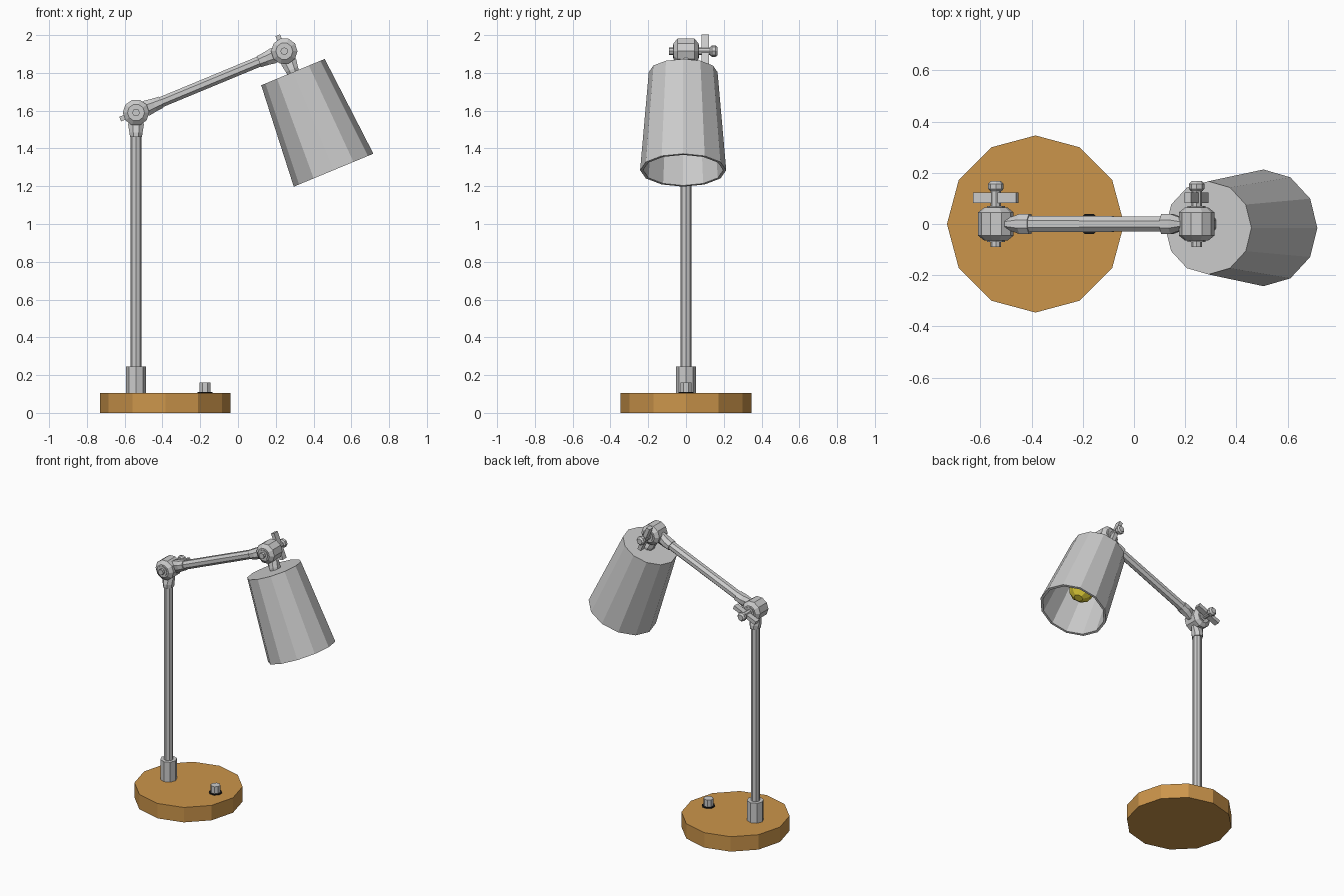
import bpy, bmesh, math
from mathutils import Vector, Matrix

if "Cube" in bpy.data.objects:
    bpy.data.objects.remove(bpy.data.objects["Cube"])

X, Y, Z = Vector((1, 0, 0)), Vector((0, 1, 0)), Vector((0, 0, 1))
TILT = math.radians(22.5)
ARM = Vector((math.cos(TILT), 0, math.sin(TILT)))
DROP = Vector((math.sin(TILT), 0, -math.cos(TILT)))
ELBOW, HEAD = Vector((-0.54, 0, 1.59)), Vector((0.245, 0, 1.915))


def material(name, color):
    m = bpy.data.materials.new(name)
    m.diffuse_color = color
    m.use_nodes = True
    m.node_tree.nodes["Principled BSDF"].inputs["Base Color"].default_value = m.diffuse_color
    return m


wood = material("wood", (0.60, 0.30, 0.07, 1))
black = material("black", (0.01, 0.01, 0.01, 1))
yellow = material("yellow", (0.75, 0.62, 0.04, 1))


def finish(name, bm, mat=None):
    bmesh.ops.recalc_face_normals(bm, faces=bm.faces)
    me = bpy.data.meshes.new(name)
    bm.to_mesh(me)
    bm.free()
    ob = bpy.data.objects.new(name, me)
    bpy.context.collection.objects.link(ob)
    if mat:
        me.materials.append(mat)
    return ob


def loft(name, rings, origin, axis, side=Y, n=12, mat=None, turn=0.0):
    """Rings of (distance, radius[, radius across]) along an axis, capped."""
    bm = bmesh.new()
    across = axis.cross(side)
    loops = []
    for ring in rings:
        d, ru, rv = ring[0], ring[1], ring[-1]
        loops.append([])
        for i in range(n):
            a = 2 * math.pi * (i + turn) / n
            p = origin + axis * d + side * ru * math.cos(a) + across * rv * math.sin(a)
            loops[-1].append(bm.verts.new(p))
    for a, b in zip(loops, loops[1:]):
        for i in range(n):
            j = (i + 1) % n
            bm.faces.new((a[i], a[j], b[j], b[i]))
    bm.faces.new(loops[0])
    bm.faces.new(loops[-1])
    return finish(name, bm, mat)


def neck(name, origin, axis, end=0.145):
    # flattened tab at the joint, round collar at the far end
    loft(name, [(0.04, 0.027, 0.042), (0.065, 0.028, 0.045),
                (0.105, 0.042, 0.038), (end, 0.042, 0.034)], origin, axis, n=8, turn=0.5)


def joint(name, center, wing_axis):
    # faceted knuckle, through bolt, end nut and wing handle
    loft(name + "_knuckle", [(-0.065, 0.045), (-0.045, 0.07), (0.045, 0.07), (0.065, 0.045)],
         center, Y, X, 10)
    loft(name + "_washer", [(-0.07, 0.035), (0.07, 0.035)], center, Y, X, 8)
    loft(name + "_bolt", [(-0.09, 0.02), (0.15, 0.02)], center, Y, X, 8)
    loft(name + "_nut", [(0.128, 0.022), (0.137, 0.03), (0.157, 0.03), (0.168, 0.02)],
         center, Y, X, 8)
    bm = bmesh.new()
    frame = Matrix((wing_axis, Y, wing_axis.cross(Y))).transposed().to_4x4()
    bmesh.ops.create_cube(bm, size=1, matrix=Matrix.Translation(center + Y * 0.103) @ frame
                          @ Matrix.Diagonal((0.182, 0.04, 0.026, 1)))
    finish(name + "_wing", bm)


# base and switch
base = Vector((-0.385, 0, 0))
loft("base", [(0, 0.346), (0.105, 0.346)], base, Z, n=12, mat=wood)
switch = Vector((-0.175, 0, 0.1))
loft("switch_ring", [(0, 0.043), (0.011, 0.043)], switch, Z, n=8, mat=black, turn=0.5)
loft("switch_knob", [(0, 0.032), (0.06, 0.032)], switch, Z, n=8, turn=0.5)

# post
foot = Vector((-0.54, 0, 0.1))
loft("post_socket", [(0, 0.054), (0.145, 0.054)], foot, Z, n=8)
loft("post", [(0.1, 0.03), (1.41, 0.03)], foot, Z, n=8)

# joints, necks and arm
joint("elbow", ELBOW, ARM)
joint("head", HEAD, DROP)
reach = (HEAD - ELBOW).length
loft("arm", [(0.1, 0.034, 0.03), (reach - 0.1, 0.032, 0.03)], ELBOW, ARM, n=8, turn=0.5)
neck("post_neck", ELBOW, -Z, 0.13)
neck("arm_lower_neck", ELBOW, ARM)
neck("arm_upper_neck", HEAD, -ARM)
neck("shade_neck", HEAD, DROP, 0.13)

# hollow shade
top = HEAD - Y * 0.015
loft("shade", [(0.12, 0.182), (0.682, 0.228), (0.682, 0.212), (0.135, 0.167)], top, DROP, n=12)

# bulb with its holder
loft("bulb_holder", [(0.13, 0.045), (0.3, 0.045)], top, DROP, n=8)
loft("bulb", [(0.3, 0.035), (0.37, 0.045), (0.43, 0.077), (0.485, 0.087),
              (0.535, 0.07), (0.565, 0.03)], top, DROP, n=8, mat=yellow)
